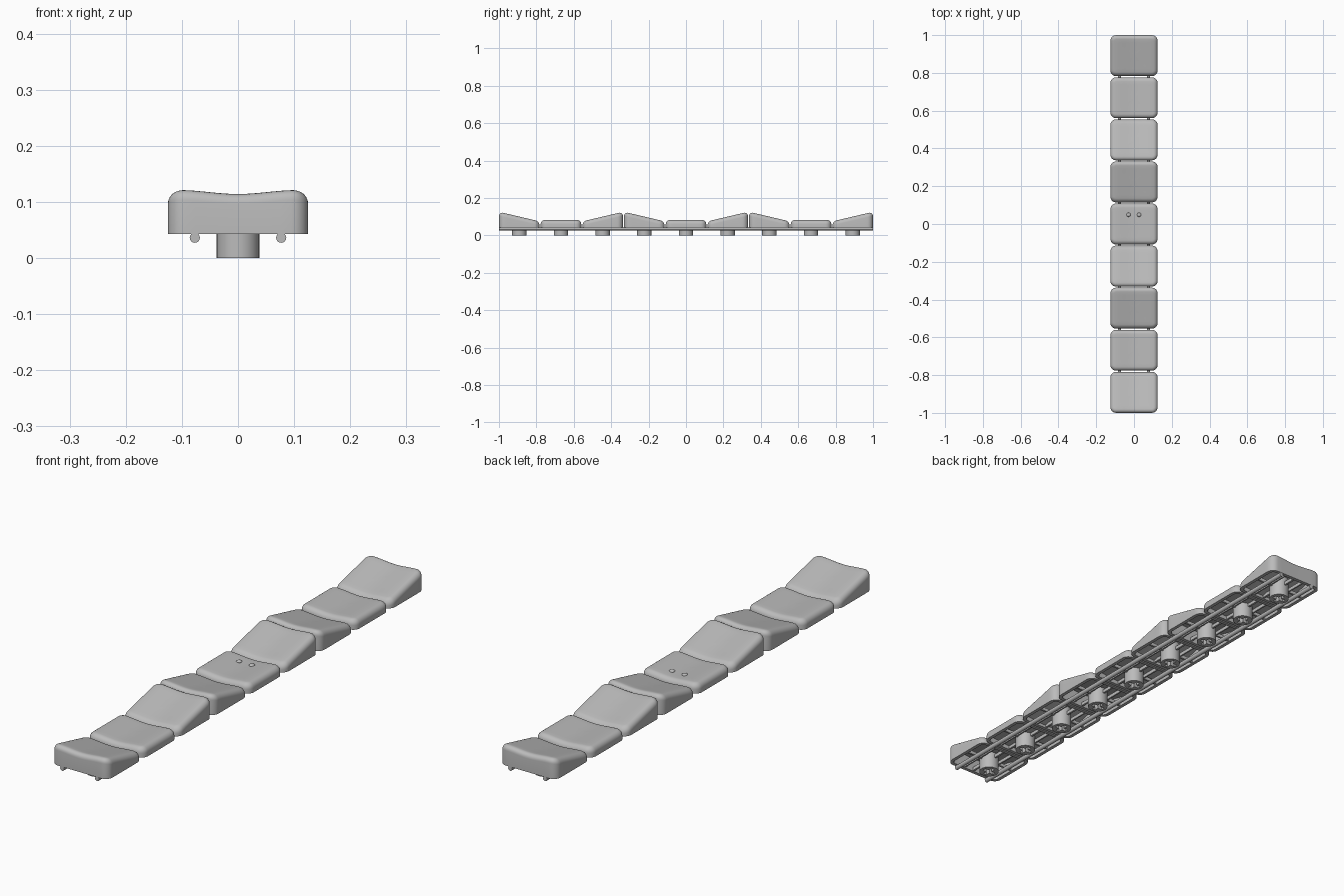
import bpy, bmesh, math

if "Cube" in bpy.data.objects:
    bpy.data.objects.remove(bpy.data.objects["Cube"])

PITCH, HX, HY = 0.2228, 0.125, 0.1085
BASE = 0.043

grey = bpy.data.materials.new("light grey plastic")
grey.diffuse_color = (0.5, 0.5, 0.5, 1)
grey.use_nodes = True
grey.node_tree.nodes["Principled BSDF"].inputs["Base Color"].default_value = grey.diffuse_color


def finish(ob, smooth=True):
    ob.data.materials.clear()
    ob.data.materials.append(grey)
    if smooth:
        bpy.ops.object.select_all(action='DESELECT')
        ob.select_set(True)
        bpy.context.view_layer.objects.active = ob
        bpy.ops.object.shade_smooth_by_angle(angle=math.radians(35))
    return ob


def add_mesh(name, bm):
    me = bpy.data.meshes.new(name)
    bmesh.ops.recalc_face_normals(bm, faces=bm.faces[:])
    bm.to_mesh(me)
    bm.free()
    ob = bpy.data.objects.new(name, me)
    bpy.context.collection.objects.link(ob)
    return ob


def outline(inset, arc=6, straight=10):
    """Rounded rectangle, with evenly divided straight sides."""
    hx, hy, r = HX - inset, HY - inset, max(0.03 - inset, 0.008)
    pts = []
    for i, (sx, sy) in enumerate([(1, 1), (-1, 1), (-1, -1), (1, -1)]):
        for k in range(arc + 1):
            a = math.pi / 2 * (i + k / arc)
            pts.append((sx * (hx - r) + r * math.cos(a), sy * (hy - r) + r * math.sin(a)))
    full = []
    n = arc + 1
    for i in range(4):
        corner = pts[i * n:(i + 1) * n]
        full += corner
        a, b = corner[-1], pts[((i + 1) * n) % len(pts)]
        for k in range(1, straight):
            t = k / straight
            full.append((a[0] + (b[0] - a[0]) * t, a[1] + (b[1] - a[1]) * t))
    return full


def top_height(x, y, slope):
    """Sloped top face, dished across its width."""
    mid = 0.1 if slope else 0.082
    dish = 0.0035 * (1 + math.cos(math.pi * min(abs(x) / 0.105, 1)))
    return mid + slope * y - dish


def add_keycap(name, y0, slope):
    bm = bmesh.new()

    def ring(inset, drop=None, scale=1):
        vs = []
        for x, y in outline(inset):
            x, y = x * scale, y * scale
            z = BASE if drop is None else top_height(x, y, slope) - drop
            vs.append(bm.verts.new((x, y + y0, z)))
        return vs

    # inner ceiling, inner wall, rim, outer wall, rounded edge, dished top
    r, ceiling, wall = 0.022, 0.016, 0.014
    steps = (0.2, 0.4, 0.6, 0.8)
    rings = [ring(wall, ceiling, s) for s in steps]
    rings += [ring(wall, ceiling), ring(wall), ring(0)]
    for k in range(7):
        a = math.pi / 2 * k / 6
        rings.append(ring(r * (1 - math.cos(a)), r * (1 - math.sin(a))))
    rings += [ring(r, 0, s) for s in reversed(steps)]
    for a, b in zip(rings, rings[1:]):
        for i in range(len(a)):
            j = (i + 1) % len(a)
            bm.faces.new((a[i], a[j], b[j], b[i]))
    for loop, drop in ((rings[0], ceiling), (rings[-1], 0)):
        c = bm.verts.new((0, y0, top_height(0, 0, slope) - drop))
        for i in range(len(loop)):
            bm.faces.new((loop[i], loop[(i + 1) % len(loop)], c))
    return finish(add_mesh(name, bm))


def add_stem(name, y0, top):
    """Round post with a cross-shaped socket."""
    cu = bpy.data.curves.new(name, 'CURVE')
    cu.dimensions = '2D'
    cu.fill_mode = 'BOTH'
    cu.extrude = top / 2
    w, l = 0.0075, 0.026
    circle = [(0.038 * math.cos(math.tau * i / 40), 0.038 * math.sin(math.tau * i / 40))
              for i in range(40)]
    cross = [(w, w), (w, l), (-w, l), (-w, w), (-l, w), (-l, -w),
             (-w, -w), (-w, -l), (w, -l), (w, -w), (l, -w), (l, w)]
    for pts in (circle, cross):
        sp = cu.splines.new('POLY')
        sp.points.add(len(pts) - 1)
        for p, (x, y) in zip(sp.points, pts):
            p.co = (x, y, 0, 1)
        sp.use_cyclic_u = True
    ob = bpy.data.objects.new(name, cu)
    ob.location = (0, y0, top / 2)
    bpy.context.collection.objects.link(ob)
    bpy.ops.object.select_all(action='DESELECT')
    ob.select_set(True)
    bpy.context.view_layer.objects.active = ob
    bpy.ops.object.convert(target='MESH')
    return finish(bpy.context.view_layer.objects.active)


def add_ribs(name, y0):
    """Thin stiffening ribs under the cap, clear of the stem socket."""
    bm = bmesh.new()
    boxes = []
    for s in (-1, 1):
        boxes.append((s * 0.074, 0, 0.078, 0.008))
        boxes.append((0, s * 0.066, 0.008, 0.062))
        boxes.append((s * 0.045, 0, 0.006, 0.194))
    for x, y, sx, sy in boxes:
        vs = bmesh.ops.create_cube(bm, size=1)['verts']
        for v in vs:
            v.co = (x + v.co.x * sx, y0 + y + v.co.y * sy, 0.053 + v.co.z * 0.014)
    return finish(add_mesh(name, bm), False)


# Row of nine keycaps with stems and ribs
slopes = [-1, 0, 1, -1, 0, 1, -1, 0, 1]
for i, s in enumerate(slopes):
    y = (i - 4) * PITCH
    slope = s * 0.235
    add_keycap(f"keycap_{i + 1}", y, slope)
    add_stem(f"stem_{i + 1}", y, top_height(0, 0, slope) - 0.01)
    add_ribs(f"ribs_{i + 1}", y)

# Two long round rails beneath the caps
for side, x in (("left", -0.077), ("right", 0.077)):
    bpy.ops.mesh.primitive_cylinder_add(vertices=24, radius=0.009, depth=1.998,
                                        location=(x, 0, 0.036),
                                        rotation=(math.pi / 2, 0, 0))
    rail = bpy.context.object
    rail.name = f"{side}_rail"
    finish(rail)

# Two finger bumps on the middle keycap
for side, x in (("left", -0.029), ("right", 0.027)):
    bpy.ops.mesh.primitive_uv_sphere_add(segments=20, ring_count=10, radius=0.011,
                                         location=(x, 0.049, top_height(x, 0, 0)))
    bump = bpy.context.object
    bump.name = f"{side}_bump"
    bump.scale.z = 0.5
    finish(bump)
